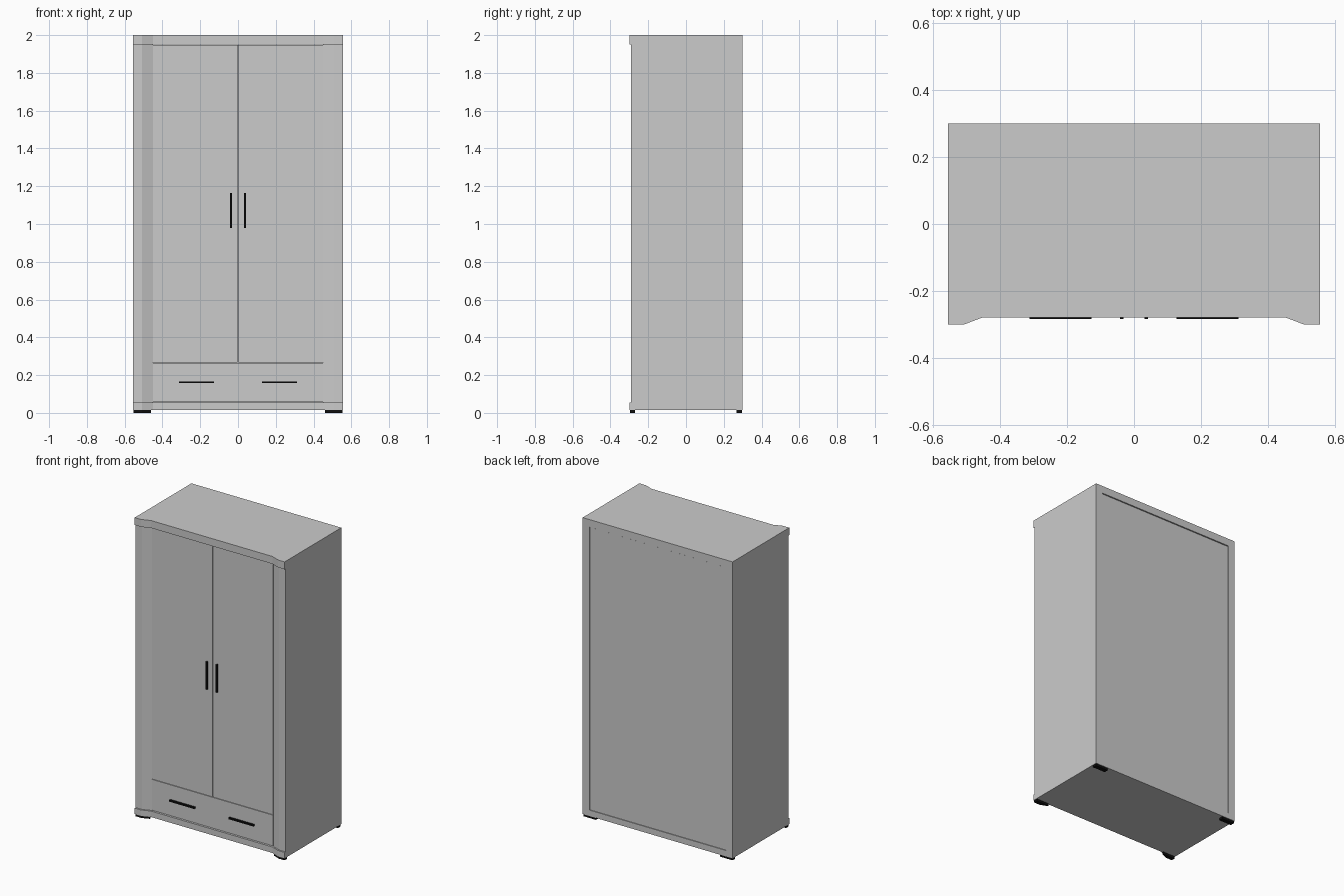
import bpy, bmesh

if "Cube" in bpy.data.objects:
    bpy.data.objects.remove(bpy.data.objects["Cube"])

black = bpy.data.materials.new("black")
black.diffuse_color = (0.005, 0.005, 0.005, 1)
black.use_nodes = True
black.node_tree.nodes["Principled BSDF"].inputs["Base Color"].default_value = black.diffuse_color


def prism(name, pts, z0, z1, mat=None):
    """Extrude an outline in the xy plane from z0 to z1."""
    bm = bmesh.new()
    face = bm.faces.new([bm.verts.new((x, y, z0)) for x, y in pts])
    ext = bmesh.ops.extrude_face_region(bm, geom=[face])
    verts = [g for g in ext["geom"] if isinstance(g, bmesh.types.BMVert)]
    bmesh.ops.translate(bm, verts=verts, vec=(0, 0, z1 - z0))
    bmesh.ops.recalc_face_normals(bm, faces=bm.faces[:])
    me = bpy.data.meshes.new(name)
    bm.to_mesh(me)
    bm.free()
    ob = bpy.data.objects.new(name, me)
    bpy.context.collection.objects.link(ob)
    if mat:
        me.materials.append(mat)
    return ob


def box(name, x0, x1, y0, y1, z0, z1, mat=None):
    return prism(name, [(x0, y0), (x1, y0), (x1, y1), (x0, y1)], z0, z1, mat)


# Top and base slabs share one outline with a stepped-back front
half = [(0.45, -0.278), (0.508, -0.30), (0.555, -0.30), (0.555, 0.30)]
outline = half + [(-x, y) for x, y in reversed(half)]
prism("top_slab", outline, 1.95, 2.0)
prism("base_slab", outline, 0.015, 0.055)

# Back panel, slightly inset between the sides
box("back_panel", -0.505, 0.505, 0.28, 0.295, 0.055, 1.947)

# Wide drawer below the doors
box("drawer_front", -0.449, 0.449, -0.269, -0.249, 0.058, 0.264)

side = [(0.555, 0.30), (0.505, 0.30), (0.505, -0.245), (0.45, -0.245),
        (0.45, -0.268), (0.508, -0.29), (0.555, -0.29)]
foot = [(0.46, -0.277), (0.508, -0.296), (0.552, -0.296),
        (0.552, -0.27), (0.46, -0.27)]

for s, tag in ((-1, "left"), (1, "right")):
    # Side wall with angled front pillar
    prism("side_" + tag, [(s * x, y) for x, y in side], 0.055, 1.95)
    # Door
    x0, x1 = sorted((s * 0.0015, s * 0.449))
    box("door_" + tag, x0, x1, -0.269, -0.249, 0.267, 1.948)
    # Handles
    x0, x1 = sorted((s * 0.032, s * 0.042))
    box("door_handle_" + tag, x0, x1, -0.283, -0.268, 0.98, 1.165, black)
    x0, x1 = sorted((s * 0.127, s * 0.312))
    box("drawer_handle_" + tag, x0, x1, -0.283, -0.268, 0.157, 0.167, black)
    # Feet
    prism("front_foot_" + tag, [(s * x, y) for x, y in foot], 0, 0.015, black)
    x0, x1 = sorted((s * 0.46, s * 0.552))
    box("back_foot_" + tag, x0, x1, 0.268, 0.296, 0, 0.015, black)
